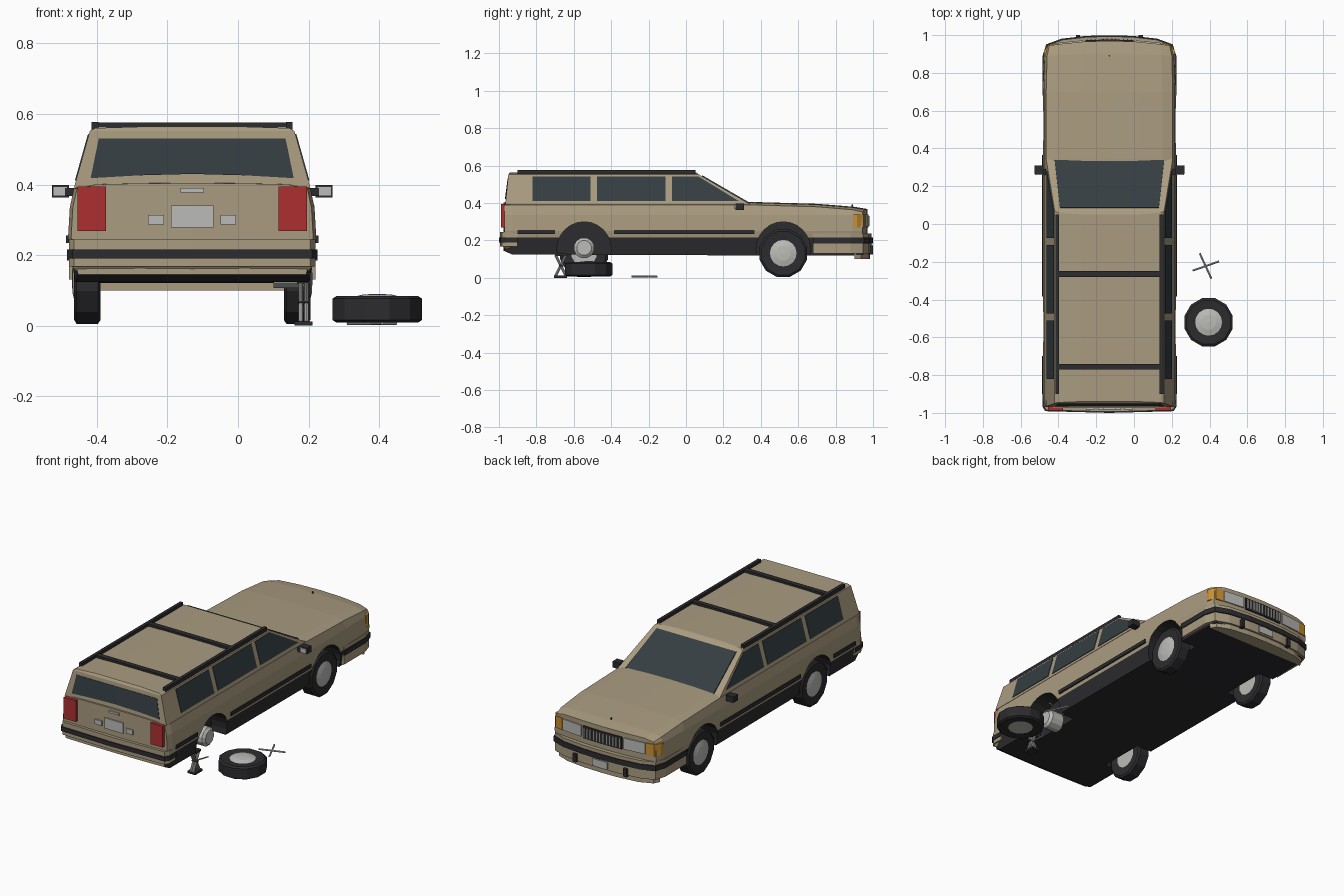
import bpy, bmesh, math
from mathutils import Vector

if "Cube" in bpy.data.objects:
    bpy.data.objects.remove(bpy.data.objects["Cube"])

CX = -0.13  # centre line of the car


def material(name, rgb):
    m = bpy.data.materials.new(name)
    m.diffuse_color = (*rgb, 1)
    m.use_nodes = True
    m.node_tree.nodes["Principled BSDF"].inputs["Base Color"].default_value = m.diffuse_color
    return m


TAN = material("tan_paint", (.40, .33, .215))
DARK = material("dark_rubber", (.025, .025, .028))
GLASS = material("dark_glass", (.035, .048, .055))
RED = material("red_lens", (.42, .03, .03))
AMBER = material("amber_lens", (.6, .28, .03))
GREY = material("light_metal", (.5, .5, .48))


def add(name, verts, faces, mats, mirror=True, car=True, dark=()):
    me = bpy.data.meshes.new(name)
    me.from_pydata([tuple(v) for v in verts], [], faces)
    for m in mats:
        me.materials.append(m)
    for i in dark:
        me.polygons[i].material_index = 1
    bm = bmesh.new()
    bm.from_mesh(me)
    bmesh.ops.remove_doubles(bm, verts=bm.verts, dist=1e-5)
    bmesh.ops.recalc_face_normals(bm, faces=bm.faces)
    bm.to_mesh(me)
    bm.free()
    ob = bpy.data.objects.new(name, me)
    bpy.context.collection.objects.link(ob)
    if car:
        ob.location.x = CX
    if mirror:
        ob.modifiers.new("mirror", 'MIRROR')
    return ob


def loft(name, rings, mats, dark_segments=0):
    """Half shell through open rings that start and end on the centre line."""
    n = len(rings[0])
    faces, dark = [], []
    for r in range(len(rings) - 1):
        for i in range(n - 1):
            if i < dark_segments:
                dark.append(len(faces))
            a = r * n + i
            faces.append((a, a + 1, a + n + 1, a + n))
    for base in (0, (len(rings) - 1) * n):
        for i in range(n // 2):
            f = (base + i, base + i + 1, base + n - 2 - i, base + n - 1 - i)
            faces.append(tuple(dict.fromkeys(f)))
    faces = [f for f in faces if len(f) > 2]
    return add(name, [p for r in rings for p in r], faces, mats, dark=dark)


def extrude(name, pts, vec, mat, **kw):
    n = len(pts)
    v = [Vector(p) for p in pts]
    v += [p + Vector(vec) for p in v]
    f = [tuple(range(n)), tuple(range(n, 2 * n))]
    f += [(i, (i + 1) % n, (i + 1) % n + n, i + n) for i in range(n)]
    return add(name, v, f, [mat], **kw)


def plan(name, xy, z0, z1, mat, **kw):
    return extrude(name, [(x, y, z0) for x, y in xy], (0, 0, z1 - z0), mat, **kw)


def box(name, x0, x1, y0, y1, z0, z1, mat, **kw):
    return plan(name, [(x0, y0), (x1, y0), (x1, y1), (x0, y1)], z0, z1, mat, **kw)


def lathe(name, prof, c, axis, sides, mat, **kw):
    """Spin (radius, offset) pairs around axis through c."""
    ax = Vector(axis).normalized()
    u = ax.orthogonal().normalized()
    w = ax.cross(u)
    v, f, n = [], [], len(prof)
    for s in range(sides):
        a = 2 * math.pi * s / sides
        v += [Vector(c) + ax * o + (u * math.cos(a) + w * math.sin(a)) * r for r, o in prof]
        t = (s + 1) % sides
        f += [(s * n + i, s * n + (i + 1) % n, t * n + (i + 1) % n, t * n + i) for i in range(n)]
    return add(name, v, f, [mat], **kw)


def rod(name, p, q, r, mat, **kw):
    d = Vector(q) - Vector(p)
    return lathe(name, [(0, 0), (r, 0), (r, d.length), (0, d.length)], p, d, 8, mat, **kw)


def wheel(name, c, axis, **kw):
    lathe(name + "_tyre", [(.07, -.034), (.12, -.0375), (.132, -.03), (.132, .03),
                           (.12, .0375), (.07, .034)], c, axis, 12, DARK, **kw)
    lathe(name + "_rim", [(0, .044), (.04, .042), (.072, .034), (.072, -.034), (0, -.034)],
          c, axis, 16, GREY, **kw)


# Lower body: y, width scale, top z, bottom z, nose curve
rings = []
for y, s, zt, zb, c in [(-.975, .975, .40, .145, .006), (-.93, 1, .402, .125, 0),
                        (.35, 1, .402, .12, 0), (.7, 1, .392, .12, 0),
                        (.9, .985, .376, .12, .01), (.97, .95, .364, .125, .03)]:
    half = [(0, zb), (.15, zb), (.28, zb), (.332, zb), (.346, .215), (.352, .25),
            (.347, .335), (.335, zt - .012), (.28, zt), (.15, zt + .003), (0, zt + .004)]
    rings.append([(x * s, y - math.copysign(c, y) * (x * s / .35) ** 2, z) for x, z in half])
body = loft("lower_body", rings, [TAN, DARK], 4)

# Wheel wells
for y in (-.545, .52):
    cut = lathe("wheel_well_cutter", [(0, -.08), (.145, -.08), (.145, .08), (0, .08)],
                (.315, y, .155), (1, 0, 0), 24, DARK)
    cut.hide_render = True
    cut.display_type = 'WIRE'
    b = body.modifiers.new("well", 'BOOLEAN')
    b.object, b.solver, b.material_mode = cut, 'EXACT', 'TRANSFER'

# Cabin and roof
loft("cabin", [[(0, a, z), (w, a, z), (w, b, z), (0, b, z)] for w, a, b, z in
               [(.335, -.966, .345, .392), (.29, -.95, .07, .552),
                (.275, -.945, .06, .56), (.15, -.94, .05, .564)]], [TAN])

# Side windows
for name, pts in [("cargo_window", [(-.82, .41), (-.82, .54), (-.51, .54), (-.51, .41)]),
                  ("rear_door_window", [(-.475, .41), (-.475, .541), (-.11, .541), (-.11, .41)]),
                  ("front_door_window", [(-.075, .41), (-.075, .541), (.065, .541), (.28, .41)])]:
    extrude(name, [(.335 - (z - .392) * .281 - .006, y, z) for y, z in pts],
            (.0085, 0, .002), GLASS)

# Windscreen and tailgate glass
extrude("windscreen", [(0, .337, .397), (.29, .337, .397), (.262, .085, .543), (0, .085, .543)],
        (0, .003, .005), GLASS)
extrude("tailgate_window", [(0, -.967, .43), (.15, -.967, .426), (.288, -.966, .418),
                            (.265, -.954, .53), (0, -.954, .53)], (0, .012, 0), GLASS)

# Roof rack
box("roof_rail", .266, .285, -.9, .05, .55, .578, DARK)
for y in (-.265, -.755):
    box("roof_crossbar", 0, .28, y - .015, y + .015, .562, .576, DARK)

# Side trim
for y0, y1 in [(-.9, -.70), (-.385, .365)]:
    box("side_trim", .34, .358, y0, y1, .234, .256, DARK)

# Front bumper
nose = [(0, .68), (.35, .68), (.35, .88), (.33, .945), (.25, .975), (.12, .99), (0, .993)]
plan("front_bumper", nose, .13, .236, TAN)
plan("front_bumper_band", [(x * 1.015, y + .006 * (y > .7)) for x, y in nose], .185, .216, DARK)
plan("front_valance", [(x * .94, max(y - .01, .9)) for x, y in nose], .1, .13, TAN)
box("bumper_guard", .155, .178, .96, 1.0, .125, .172, DARK)
box("front_plate", 0, .05, .97, .998, .138, .178, GREY)

# Rear bumper
tail = [(0, -.9), (.35, -.9), (.35, -.96), (.335, -.985), (0, -.994)]
plan("rear_bumper", tail, .168, .244, TAN)
extrude("rear_valance", [(0, -.98, .168), (.342, -.975, .168), (.315, -.955, .14), (0, -.96, .14)],
        (0, .04, 0), TAN)
plan("rear_bumper_band", [(x * 1.015, y - .006 * (y < -.95)) for x, y in tail], .19, .216, DARK)

# Tailgate fittings
box("tail_lamp", .245, .325, -.988, -.96, .268, .394, RED)
box("rear_plate", 0, .06, -.983, -.97, .278, .34, GREY)
box("reverse_lamp", .08, .125, -.982, -.965, .286, .314, GREY)
box("tailgate_handle", 0, .033, -.983, -.97, .378, .39, GREY)


# Nose lamps and grille follow the curved front
def nose_panel(name, x0, x1, z0, z1, mat, out=.007):
    fy = [.97 - .03 * (x / .35) ** 2 + out for x in (x0, x1)]
    plan(name, [(x0, fy[0] - .035), (x1, fy[1] - .035), (x1, fy[1]), (x0, fy[0])], z0, z1, mat)


nose_panel("grille", 0, .128, .268, .34, DARK)
for i in range(6):
    nose_panel("grille_slat", .008 + i * .021, .015 + i * .021, .276, .332, GREY, .011)
nose_panel("headlamp", .14, .272, .272, .338, GREY)
plan("corner_lamp", [(.275, .92), (.275, .957), (.325, .95), (.347, .915), (.347, .895)],
     .27, .34, AMBER)
rod("bonnet_ornament", (0, .89, .375), (0, .89, .392), .004, DARK, mirror=False)

# Door mirrors
box("mirror_arm", .325, .36, .26, .29, .368, .39, DARK)
box("mirror_shell", .35, .398, .265, .31, .363, .398, DARK)
box("mirror_glass", .354, .395, .26, .266, .367, .394, GREY)

# Mounted wheels, bare hub, spare on the ground
wheel("front_wheel", (.2975, .52, .132), (1, 0, 0))
wheel("rear_left_wheel", (-.2975, -.545, .132), (-1, 0, 0), mirror=False)
lathe("bare_hub", [(0, .035), (.04, .035), (.056, .022), (.056, -.06), (0, -.06)],
      (.29, -.545, .16), (1, 0, 0), 12, GREY, mirror=False)
free = dict(mirror=False, car=False)
wheel("removed_wheel", (.395, -.52, .046), (0, 0, 1), **free)

# Wheel wrench
for p, q in [((.348, -.155), (.41, -.29)), ((.31, -.247), (.45, -.198))]:
    rod("wheel_wrench", (*p, .007), (*q, .007), .005, GREY, **free)

# Scissor jack
box("jack_base", .16, .212, -.705, -.635, 0, .012, DARK, **free)
box("jack_head", .168, .205, -.7, -.64, .118, .13, DARK, **free)
for x in (.178, .194):
    for s in (1, -1):
        rod("jack_arm", (x, -.67 - .028 * s, .01), (x, -.67 + .028 * s, .122), .007, GREY, **free)
rod("jack_screw", (.17, -.67, .066), (.204, -.67, .066), .009, DARK, **free)
rod("jack_crank", (.186, -.67, .066), (.195, -.56, .05), .004, GREY, **free)
